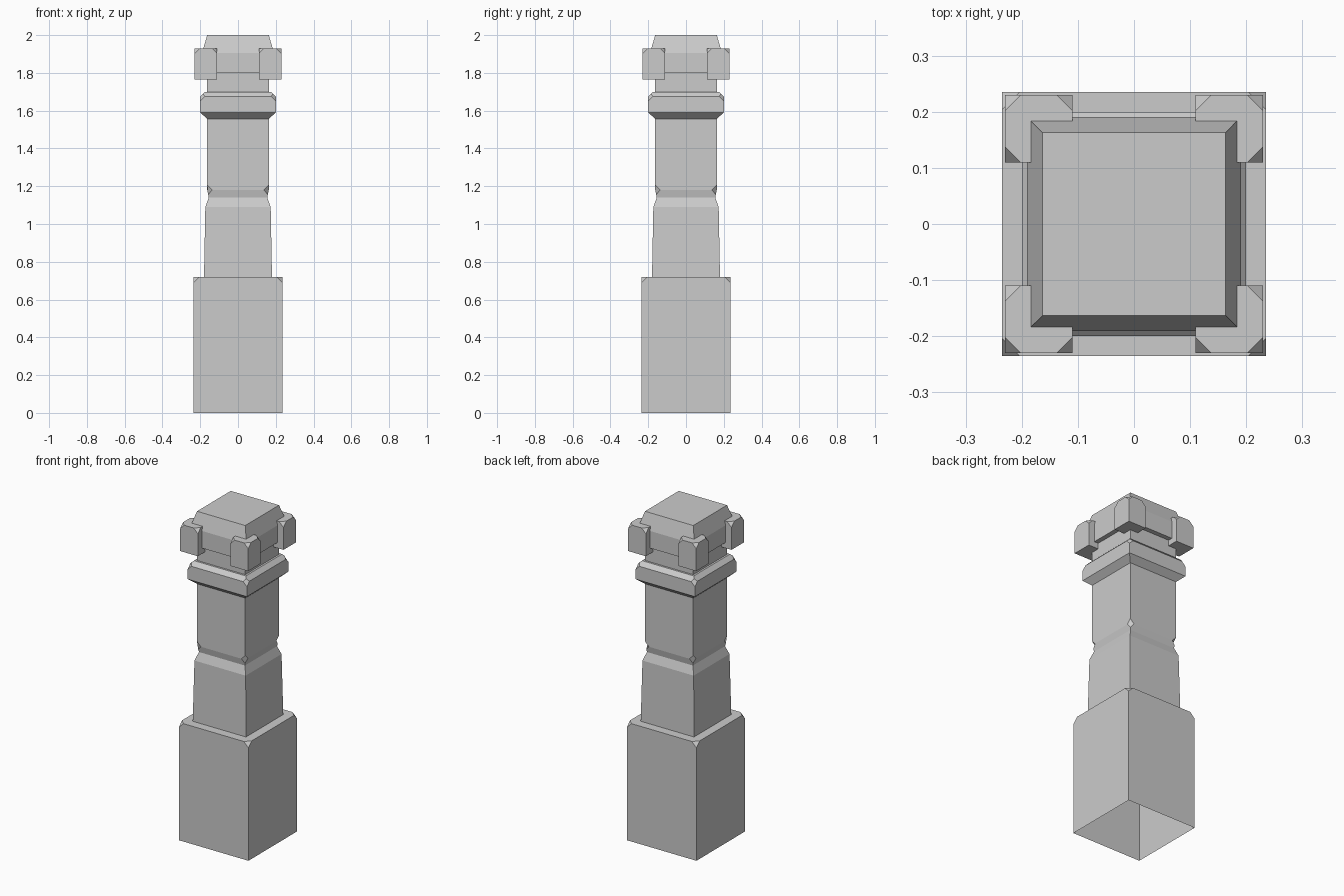
import bpy
import bmesh

default = bpy.data.objects.get("Cube")
if default:
    bpy.data.objects.remove(default, do_unlink=True)

# One stone colour for the whole pillar
stone = bpy.data.materials.new("grey stone")
stone.use_nodes = True
stone.diffuse_color = (0.6, 0.6, 0.6, 1)
stone.node_tree.nodes["Principled BSDF"].inputs["Base Color"].default_value = (0.6, 0.6, 0.6, 1)


def square_stack(name, profile, center=(0, 0), chip_z=None, chip=0.0, floor=True):
    """Stack square rings given as (half width, z), then chip the corners found at chip_z."""
    bm = bmesh.new()
    rings = []
    for half, z in profile:
        rings.append([bm.verts.new((center[0] + sx * half, center[1] + sy * half, z))
                      for sx, sy in ((-1, -1), (1, -1), (1, 1), (-1, 1))])
    for low, high in zip(rings, rings[1:]):
        for i in range(4):
            j = (i + 1) % 4
            bm.faces.new((low[i], low[j], high[j], high[i]))
    bm.faces.new(rings[-1])
    if floor:
        bm.faces.new(rings[0][::-1])
    if chip_z is not None:
        corners = [v for v in bm.verts if abs(v.co.z - chip_z) < 0.001]
        bmesh.ops.bevel(bm, geom=corners, offset=chip, offset_type='OFFSET',
                        segments=1, profile=0.5, affect='VERTICES', clamp_overlap=False)
    bm.normal_update()
    mesh = bpy.data.meshes.new(name)
    bm.to_mesh(mesh)
    bm.free()
    mesh.materials.append(stone)
    obj = bpy.data.objects.new(name, mesh)
    bpy.context.collection.objects.link(obj)
    return obj


# Hollow plinth, open underneath
square_stack("base_block", [(0.235, 0), (0.235, 0.72)], chip_z=0.72, chip=0.031, floor=False)

# Tapered shaft with a pinched waist and chipped corners above it
square_stack("shaft", [(0.18, 0.715), (0.173, 1.09), (0.155, 1.14), (0.163, 1.18), (0.163, 1.82)],
             chip_z=1.18, chip=0.026)

# Collar moulding
square_stack("collar", [(0.163, 1.557), (0.2, 1.59), (0.2, 1.675), (0.175, 1.7)],
             chip_z=1.675, chip=0.025)

# Cap with sloping top
square_stack("cap", [(0.191, 1.8), (0.191, 1.905), (0.163, 2.0)])

# Corner blocks gripping the cap
for sx, side in ((-1, "right"), (1, "left")):
    for sy, end in ((-1, "front"), (1, "back")):
        square_stack(f"corner_block_{end}_{side}", [(0.06, 1.765), (0.06, 1.93)],
                     center=(sx * 0.17, sy * 0.17), chip_z=1.93, chip=0.028)
